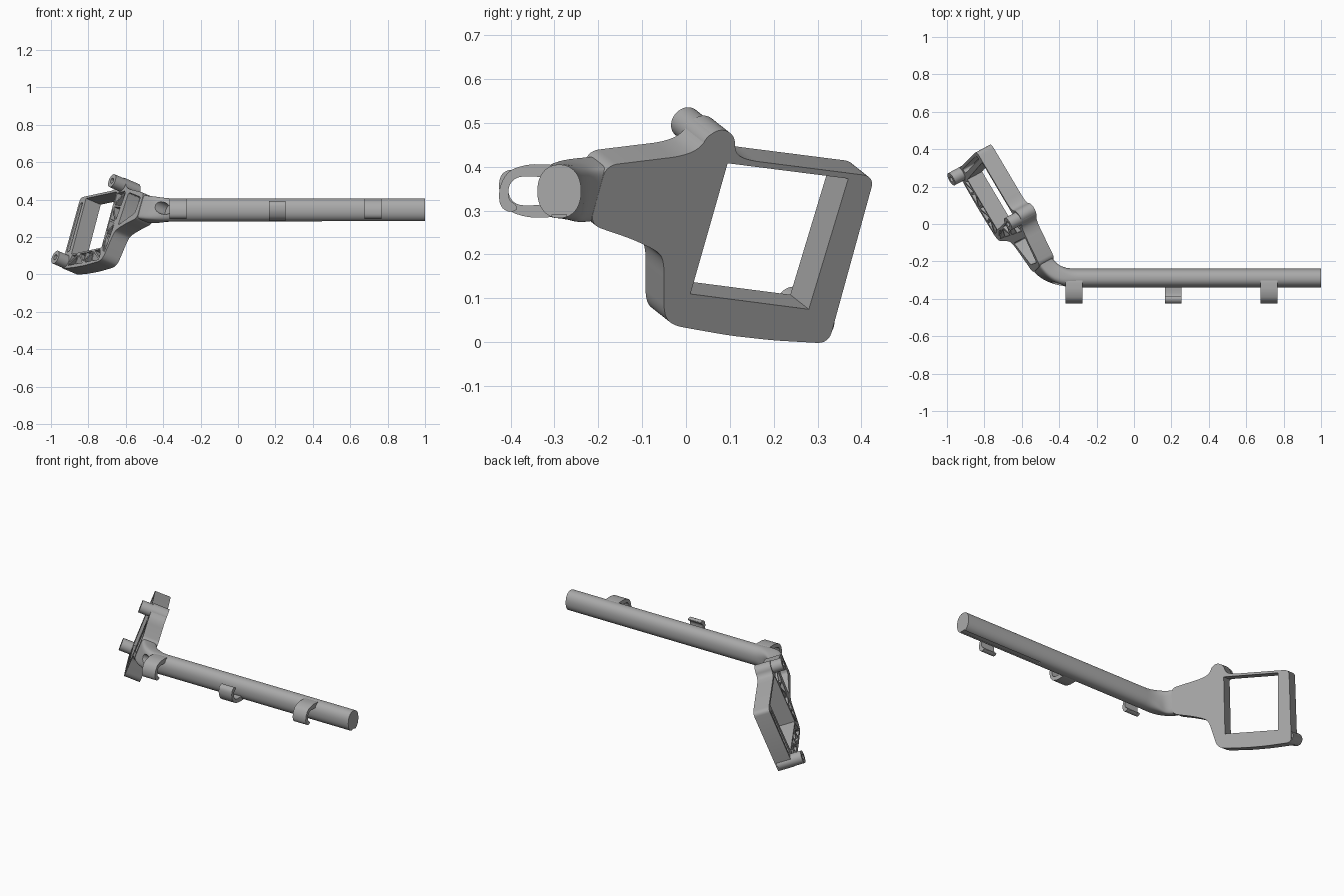
import bpy, bmesh, math
from mathutils import Vector

cube = bpy.data.objects.get("Cube")
if cube:
    bpy.data.objects.remove(cube, do_unlink=True)

grey = bpy.data.materials.new("plain grey")
grey.use_nodes = True
grey.diffuse_color = (0.4, 0.4, 0.4, 1)
grey.node_tree.nodes["Principled BSDF"].inputs["Base Color"].default_value = (0.4, 0.4, 0.4, 1)

# Tilted frame: U runs outward along the arm, W runs up, N faces outward
U = Vector((-0.506, 0.854, -0.11)).normalized()
N = Vector((0.824, 0.443, -0.35)).normalized()
W = N.cross(U).normalized()
FACE = -0.572


def on_face(y, z):
    """Point of the frame's outer face at the given y and z."""
    return Vector(((FACE - N.y * y - N.z * z) / N.x, y, z))


def add_object(name, bm):
    bmesh.ops.recalc_face_normals(bm, faces=bm.faces)
    mesh = bpy.data.meshes.new(name)
    bm.to_mesh(mesh)
    bm.free()
    mesh.materials.append(grey)
    ob = bpy.data.objects.new(name, mesh)
    bpy.context.collection.objects.link(ob)
    return ob


def loft(bm, rings):
    """Closed skin through rings of equal point count."""
    rows = [[bm.verts.new(p) for p in ring] for ring in rings]
    for a, b in zip(rows, rows[1:]):
        for i in range(len(a)):
            j = (i + 1) % len(a)
            bm.faces.new((a[i], a[j], b[j], b[i]))
    bm.faces.new(rows[0])
    bm.faces.new(rows[-1][::-1])


def prism(bm, points, d0, d1):
    """Extrude points of the outer face between two offsets along N."""
    loft(bm, [[p + N * d for p in points] for d in (d0, d1)])


def circle(y, z, r, n=32):
    c = on_face(y, z)
    return [c + r * (math.cos(t) * U + math.sin(t) * W)
            for t in (2 * math.pi * i / n for i in range(n))]


def rounded(points, limit, passes=3):
    """Cut corners repeatedly to round an outline."""
    pts = [Vector(p) for p in points]
    for _ in range(passes):
        out = []
        for a, b in zip(pts, pts[1:] + pts[:1]):
            step = (b - a) * min(0.25, limit / (b - a).length)
            out += [a + step, b - step]
        pts, limit = out, limit / 2
    return pts


def cut(ob, cutter):
    cutter.hide_render = True
    mod = ob.modifiers.new("cut", 'BOOLEAN')
    mod.operation, mod.solver, mod.object = 'DIFFERENCE', 'EXACT', cutter
    bpy.context.view_layer.objects.active = ob
    bpy.ops.object.modifier_apply(modifier=mod.name)
    bpy.data.objects.remove(cutter, do_unlink=True)


def inset(points, gap):
    """Shrink a triangle evenly by gap."""
    a, b, c = points
    la, lb, lc = (b - c).length, (c - a).length, (a - b).length
    mid = (a * la + b * lb + c * lc) / (la + lb + lc)
    radius = (b - a).cross(c - a).length / (la + lb + lc)
    k = max(0.1, 1 - gap / radius)
    return [mid + (p - mid) * k for p in points]


def truss(bm, outer, inner, cells):
    """Triangular pockets between two lines, leaving diagonal ribs."""
    o = [on_face(*p) for p in outer]
    i = [on_face(*p) for p in inner]
    for k in range(cells):
        s, t = k / cells, (k + 1) / cells
        a, b = o[0].lerp(o[1], s), o[0].lerp(o[1], t)
        c, d = i[0].lerp(i[1], s), i[0].lerp(i[1], t)
        halves = ((a, b, c), (b, d, c)) if k % 2 else ((a, b, d), (a, d, c))
        for tri in halves:
            prism(bm, inset(tri, 0.005), -0.022, -0.2)


# Frame plate with window, hollowed from behind
outline = [(-0.219, 0.268), (-0.12, 0.234), (-0.06, 0.205), (-0.05, 0.18), (-0.05, 0.06),
           (-0.03, 0.038), (0.1, 0.015), (0.2, 0.004), (0.325, -0.003), (0.43, 0.378),
           (0.14, 0.415), (0.112, 0.43), (0.112, 0.47), (0.085, 0.487), (0.055, 0.475),
           (0.03, 0.44), (-0.01, 0.424), (-0.182, 0.403)]
bm = bmesh.new()
prism(bm, [on_face(*p) for p in rounded(outline, 0.014)], 0, -0.095)
frame = add_object("frame", bm)

bm = bmesh.new()
prism(bm, [on_face(*p) for p in ((0.01, 0.11), (0.095, 0.408), (0.37, 0.373), (0.28, 0.075))], 0.1, -0.2)
cut(frame, add_object("window_cutter", bm))

bm = bmesh.new()
truss(bm, ((-0.028, 0.044), (0.28, 0.008)), ((0.014, 0.106), (0.27, 0.072)), 4)
truss(bm, ((-0.043, 0.065), (0.0, 0.42)), ((0.006, 0.115), (0.088, 0.405)), 4)
arm_pocket = [(-0.06, 0.23), (-0.03, 0.405), (-0.165, 0.38), (-0.175, 0.295)]
side_groove = [(0.313, 0.09), (0.335, 0.085), (0.407, 0.345), (0.388, 0.355)]
for shape in (arm_pocket, side_groove):
    prism(bm, [on_face(*p) for p in rounded(shape, 0.006, 2)], -0.022, -0.2)
cut(frame, add_object("pocket_cutter", bm))

# Screw bosses with blind holes
parts = [frame]
for name, y, z, top in (("upper_boss", 0.07, 0.445, 0), ("lower_boss", 0.31, 0.036, -0.01)):
    bm = bmesh.new()
    prism(bm, circle(y, z, 0.037), top, -0.16)
    boss = add_object(name, bm)
    bm = bmesh.new()
    prism(bm, circle(y, z, 0.015), -0.09, -0.2)
    cut(boss, add_object("boss_hole_cutter", bm))
    parts.append(boss)


# Handle tube bending into the arm
def section(center, side, up, rs, ru, power, n=48):
    ring = []
    for k in range(n):
        c, s = math.cos(2 * math.pi * k / n), math.sin(2 * math.pi * k / n)
        x = math.copysign(abs(c) ** (2 / power), c)
        y = math.copysign(abs(s) ** (2 / power), s)
        ring.append(center + side * x * rs + up * y * ru)
    return ring


Y, Z = Vector((0, 1, 0)), Vector((0, 0, 1))
start, bend = Vector((-0.3, -0.289, 0.344)), Vector((-0.435, -0.289, 0.344))
end = on_face(-0.197, 0.332) - N * 0.0475
rings = [section(Vector((1, -0.289, 0.344)), Y, Z, 0.05, 0.061, 2.2)]
steps = 12
for k in range(steps + 1):
    t = k / steps
    p = start.lerp(bend, t).lerp(bend.lerp(end, t), t)
    e = t * t * (3 - 2 * t)
    rings.append(section(p, Y.lerp(N, e).normalized(), Z.lerp(W, e).normalized(),
                         0.05 - 0.004 * e, 0.061 + 0.007 * e, 2.2 + 4 * e))
bm = bmesh.new()
loft(bm, rings)
tube = add_object("handle_tube", bm)
parts.append(tube)

bm = bmesh.new()
prism(bm, circle(-0.31, 0.345, 0.032), 0.01, -0.2)
cut(tube, add_object("bend_hole_cutter", bm))

# Slot under the free end
bm = bmesh.new()
loft(bm, [[Vector((x, y, z)) for y, z in ((-0.306, 0.26), (-0.272, 0.26), (-0.272, 0.291), (-0.306, 0.291))]
          for x in (0.45, 1.1)])
cut(tube, add_object("slot_cutter", bm))

# Hooks, the middle one turned upside down
profile = [(-0.285, 0.39), (-0.3, 0.405), (-0.36, 0.406), (-0.405, 0.392), (-0.426, 0.355),
           (-0.426, 0.312), (-0.405, 0.295), (-0.383, 0.302), (-0.388, 0.314), (-0.405, 0.325),
           (-0.405, 0.358), (-0.385, 0.378), (-0.34, 0.378), (-0.285, 0.37)]
for name, x, flip in (("left_hook", 0.722, 1), ("middle_hook", 0.21, -1), ("right_hook", -0.32, 1)):
    bm = bmesh.new()
    shape = [(y, 0.345 + flip * (z - 0.345)) for y, z in rounded(profile, 0.01, 2)]
    loft(bm, [[Vector((x + dx, y, z)) for y, z in shape] for dx in (-0.045, 0.045)])
    parts.append(add_object(name, bm))

# Smooth shading with sharp edges kept
bpy.ops.object.select_all(action='DESELECT')
for ob in parts:
    ob.select_set(True)
bpy.context.view_layer.objects.active = frame
bpy.ops.object.shade_smooth_by_angle(angle=math.radians(30))
